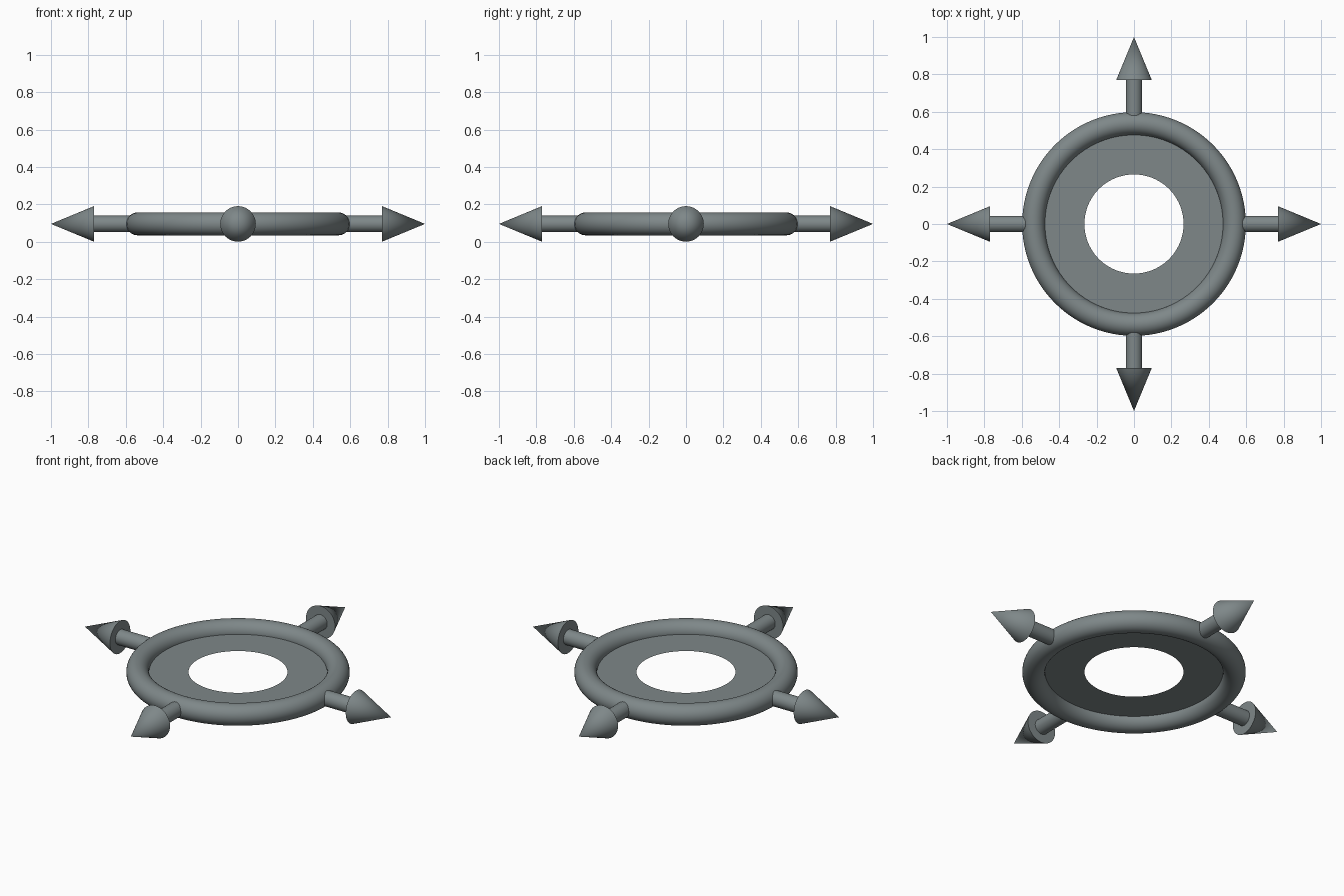
import bpy
import bmesh
from math import radians, pi
from mathutils import Matrix, Vector

cube = bpy.data.objects.get("Cube")
if cube:
    bpy.data.objects.remove(cube, do_unlink=True)

MID = 0.096            # height of the middle plane
RING, TUBE = 0.537, 0.061
HOLE = 0.265

grey = bpy.data.materials.new("slate_grey")
grey.use_nodes = True
grey.diffuse_color = (0.21, 0.245, 0.25, 1)
grey.node_tree.nodes["Principled BSDF"].inputs["Base Color"].default_value = grey.diffuse_color


def finish(obj, name):
    obj.name = name
    obj.data.materials.append(grey)
    bpy.ops.object.select_all(action="DESELECT")
    obj.select_set(True)
    bpy.context.view_layer.objects.active = obj
    bpy.ops.object.shade_smooth_by_angle(angle=radians(40))


def lathe(name, profile, matrix, steps=48):
    """Spin a (radius, height) profile around z, then place it."""
    bm = bmesh.new()
    verts = [bm.verts.new((r, 0, h)) for r, h in profile]
    edges = [bm.edges.new(pair) for pair in zip(verts, verts[1:])]
    bmesh.ops.spin(bm, geom=verts + edges, cent=(0, 0, 0), axis=(0, 0, 1),
                   angle=2 * pi, steps=steps)
    bmesh.ops.remove_doubles(bm, verts=bm.verts, dist=1e-5)
    bmesh.ops.recalc_face_normals(bm, faces=bm.faces)
    bm.transform(matrix)
    mesh = bpy.data.meshes.new(name)
    bm.to_mesh(mesh)
    bm.free()
    obj = bpy.data.objects.new(name, mesh)
    bpy.context.collection.objects.link(obj)
    finish(obj, name)
    return obj


# Round outer ring
bpy.ops.mesh.primitive_torus_add(major_radius=RING, minor_radius=TUBE,
                                 major_segments=96, minor_segments=32,
                                 location=(0, 0, MID))
finish(bpy.context.object, "outer_ring")

# Thin flat plate with a round hole, tucked into the ring
plate = lathe("inner_plate", [(HOLE, 0), (RING, 0)],
              Matrix.Translation((0, 0, MID)), steps=96)
if plate.data.polygons[0].normal.z < 0:
    plate.data.flip_normals()

# Four arrows pointing outward, each a shaft with a cone head
shaft = [(0, RING), (0.044, RING), (0.044, 0.78), (0, 0.78)]
head = [(0, 0.77), (0.095, 0.77), (0, 1.0)]
directions = {"left": (1, 0, 0), "back": (0, 1, 0),
              "right": (-1, 0, 0), "front": (0, -1, 0)}
for side, direction in directions.items():
    turn = Vector(direction).to_track_quat("Z", "Y").to_matrix().to_4x4()
    place = Matrix.Translation((0, 0, MID)) @ turn
    lathe(side + "_arrow_shaft", shaft, place)
    lathe(side + "_arrow_head", head, place)
